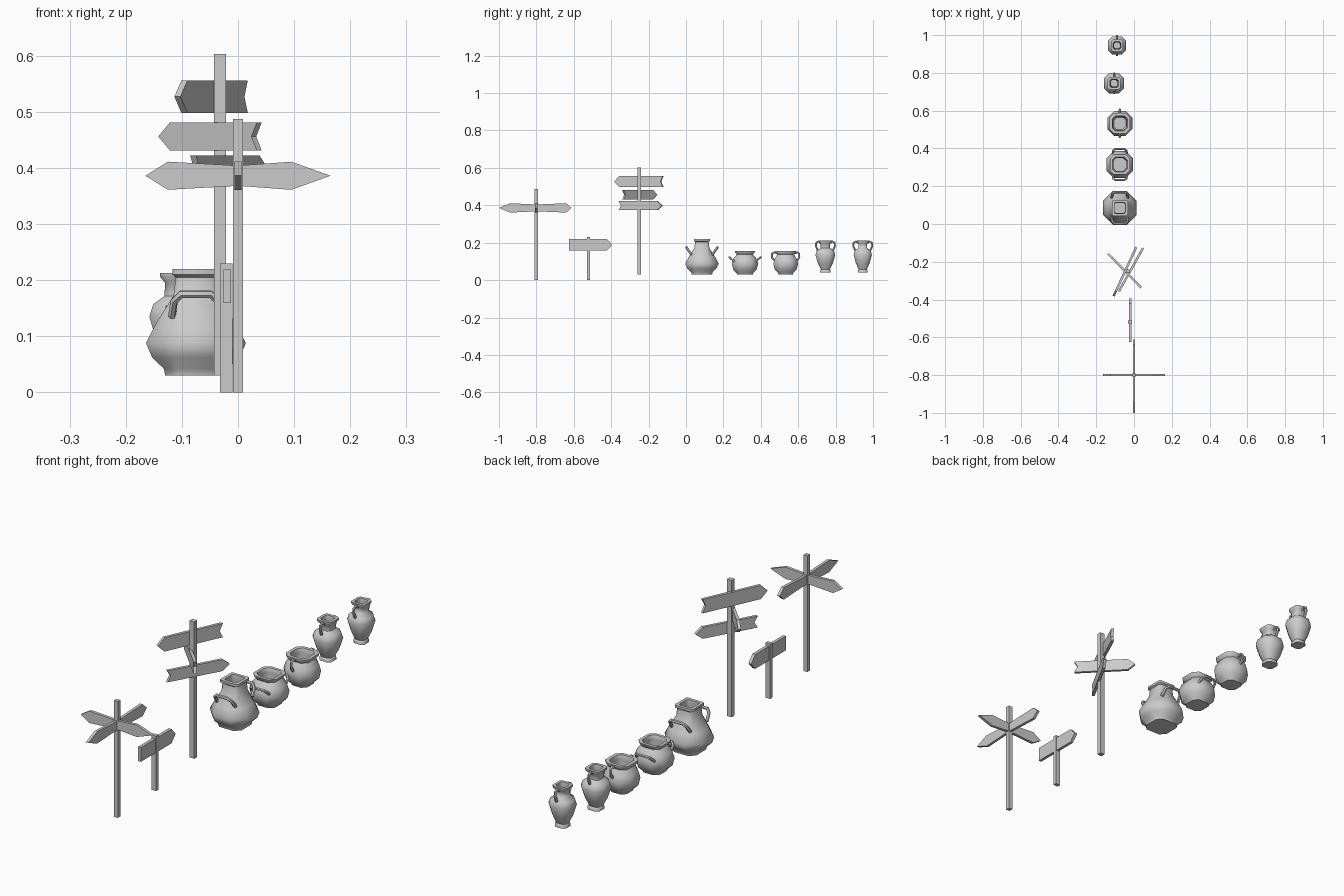
import bpy, bmesh
from math import atan2, cos, sin, pi
from mathutils import Vector, Matrix

if "Cube" in bpy.data.objects:
    bpy.data.objects.remove(bpy.data.objects["Cube"])


def finish(bm, name, smooth=None):
    bmesh.ops.recalc_face_normals(bm, faces=bm.faces)
    me = bpy.data.meshes.new(name)
    bm.to_mesh(me)
    bm.free()
    ob = bpy.data.objects.new(name, me)
    bpy.context.collection.objects.link(ob)
    if smooth:
        bpy.ops.object.select_all(action='DESELECT')
        ob.select_set(True)
        bpy.context.view_layer.objects.active = ob
        bpy.ops.object.shade_smooth_by_angle(angle=smooth)
    return ob


def post(name, x, y, z0, z1, wx, wy):
    bm = bmesh.new()
    bmesh.ops.create_cube(bm, size=1, matrix=Matrix.Translation((x, y, (z0 + z1) / 2))
                          @ Matrix.Diagonal((wx, wy, z1 - z0, 1)))
    finish(bm, name)


def board(name, origin, angle, outline, t):
    """Extrude a (length, height) outline into a plank turned about z."""
    m = Matrix.Translation(origin) @ Matrix.Rotation(angle, 4, 'Z')
    bm = bmesh.new()
    sides = [[bm.verts.new(m @ Vector((u, s * t / 2, v))) for u, v in outline] for s in (-1, 1)]
    bm.faces.new(sides[0])
    bm.faces.new(sides[1][::-1])
    n = len(outline)
    for i in range(n):
        j = (i + 1) % n
        bm.faces.new((sides[0][i], sides[0][j], sides[1][j], sides[1][i]))
    finish(bm, name)


def arrow(length, h, head, notch=0.0):
    a = length / 2
    pts = [(-a, -h), (a - head, -h), (a, 0), (a - head, h), (-a, h)]
    return pts + [(-a + notch, 0)] if notch else pts


# crossroads sign with four flared arms
post("crossroads_post", 0, -0.8, 0, 0.487, 0.018, 0.018)
arms = [(0, 0.095, 0.165), (pi, 0.125, 0.165), (pi / 2, 0.16, 0.188), (-pi / 2, 0.14, 0.2)]
for i, (ang, shoulder, tip) in enumerate(arms):
    board(f"crossroads_arm_{i + 1}", (0, -0.8, 0.386), ang,
          [(0, -0.018), (shoulder, -0.025), (tip, 0), (shoulder, 0.025), (0, 0.018)], 0.012)

# short sign
post("short_post", -0.021, -0.52, 0, 0.23, 0.022, 0.016)
board("short_board", (-0.019, -0.51, 0.189), pi / 2, arrow(0.23, 0.03, 0.027), 0.013)

# tall sign with three turned boards: tail, tip, height, half height, side offset
post("tall_post", -0.032, -0.25, 0.03, 0.603, 0.022, 0.02)
for i, (tail, tip, z, h) in enumerate([
        ((0.012, -0.122), (-0.108, -0.382), 0.527, 0.029),
        ((0.038, -0.337), (-0.138, -0.157), 0.456, 0.025),
        ((-0.080, -0.357), (0.048, -0.127), 0.398, 0.024)]):
    a, b = Vector(tail), Vector(tip)
    c, d = (a + b) / 2, b - a
    board(f"tall_board_{i + 1}", (c.x, c.y, z), atan2(d.y, d.x), arrow(d.length, h, 0.03, 0.014), 0.012)


def pot(name, x, y, profile):
    """Loft eight-sided rings: (half width, height, squareness)."""
    bm = bmesh.new()
    rings = []
    for a, z, k in profile:
        c = a * k
        pts = [(a, -c), (a, c), (c, a), (-c, a), (-a, c), (-a, -c), (-c, -a), (c, -a)]
        rings.append([bm.verts.new((x + px, y + py, z)) for px, py in pts])
    for r, s in zip(rings, rings[1:]):
        for i in range(8):
            j = (i + 1) % 8
            bm.faces.new((r[i], r[j], s[j], s[i]))
    bm.faces.new(rings[0][::-1])
    bm.faces.new(rings[-1])
    finish(bm, name, smooth=0.85)


def handles(name, x, y, path, r):
    """Pair of swept handles mirrored across the pot; path is (x, outward, z)."""
    for side, label in ((-1, "front"), (1, "back")):
        cu = bpy.data.curves.new(name, 'CURVE')
        cu.dimensions = '3D'
        cu.bevel_depth, cu.bevel_resolution, cu.use_fill_caps = r, 1, True
        sp = cu.splines.new('POLY')
        sp.points.add(len(path) - 1)
        for p, (u, o, z) in zip(sp.points, path):
            p.co = (x + u, y + side * o, z, 1)
        tmp = bpy.data.objects.new(name, cu)
        me = bpy.data.meshes.new_from_object(tmp)
        bpy.data.objects.remove(tmp)
        bm = bmesh.new()
        bm.from_mesh(me)
        bpy.data.meshes.remove(me)
        finish(bm, f"{name}_{label}", smooth=0.85)


def bail(w, o0, z0, o1, z1):
    om, zm = o0 + 0.7 * (o1 - o0), z0 + 0.7 * (z1 - z0)
    half = [(w, o0, z0), (w * 0.9, om, zm), (w * 0.6, o1, z1)]
    return half + [(-u, o, z) for u, o, z in half[::-1]]


# large jug with bail handles
pot("large_jug", -0.075, 0.085, [
    (0.055, 0.03, 0.6), (0.057, 0.042, 0.6), (0.078, 0.062, 0.5), (0.089, 0.088, 0.42),
    (0.070, 0.125, 0.45), (0.040, 0.172, 0.75), (0.036, 0.205, 0.8), (0.042, 0.21, 0.85),
    (0.042, 0.22, 0.85), (0.029, 0.22, 0.85), (0.027, 0.175, 0.75), (0.072, 0.092, 0.42),
    (0.045, 0.045, 0.5)])
handles("large_jug_handle", -0.075, 0.085, bail(0.043, 0.055, 0.135, 0.083, 0.175), 0.007)

# squat pot with bail handles
pot("squat_pot", -0.075, 0.315, [
    (0.042, 0.03, 0.55), (0.044, 0.037, 0.55), (0.062, 0.055, 0.5), (0.071, 0.088, 0.45),
    (0.062, 0.115, 0.45), (0.043, 0.137, 0.55), (0.052, 0.149, 0.6), (0.053, 0.155, 0.6),
    (0.040, 0.155, 0.6), (0.034, 0.138, 0.6), (0.057, 0.088, 0.45), (0.035, 0.045, 0.5)])
handles("squat_pot_handle", -0.075, 0.315, bail(0.038, 0.055, 0.098, 0.083, 0.122), 0.006)

# round pot with side handles
pot("round_pot", -0.075, 0.533, [
    (0.038, 0.03, 0.55), (0.040, 0.037, 0.55), (0.058, 0.055, 0.5), (0.066, 0.088, 0.45),
    (0.060, 0.112, 0.45), (0.045, 0.136, 0.55), (0.054, 0.149, 0.6), (0.054, 0.155, 0.6),
    (0.040, 0.155, 0.6), (0.035, 0.136, 0.6), (0.052, 0.088, 0.45), (0.032, 0.045, 0.5)])
handles("round_pot_handle", -0.075, 0.533,
        [(0, 0.045, 0.143), (0, 0.062, 0.149), (0, 0.073, 0.142), (0, 0.073, 0.12), (0, 0.056, 0.1)], 0.006)

# two tall vases with loop handles
for i, (x, y, s) in enumerate([(-0.105, 0.745, 1.0), (-0.09, 0.945, 0.92)]):
    pot(f"vase_{i + 1}", x, y, [(a * s, z, k) for a, z, k in [
        (0.028, 0.042, 0.6), (0.028, 0.05, 0.6), (0.024, 0.058, 0.6), (0.040, 0.09, 0.5),
        (0.053, 0.135, 0.5), (0.046, 0.157, 0.5), (0.026, 0.172, 0.6), (0.025, 0.195, 0.65),
        (0.034, 0.206, 0.7), (0.034, 0.213, 0.7), (0.022, 0.213, 0.7), (0.018, 0.175, 0.6),
        (0.040, 0.135, 0.5), (0.018, 0.07, 0.5)]])
    handles(f"vase_{i + 1}_handle", x, y, [(0, o, z) for o, z in [
        (0.025, 0.198), (0.037, 0.207), (0.049, 0.2), (0.051, 0.182), (0.040, 0.158)]], 0.006)
